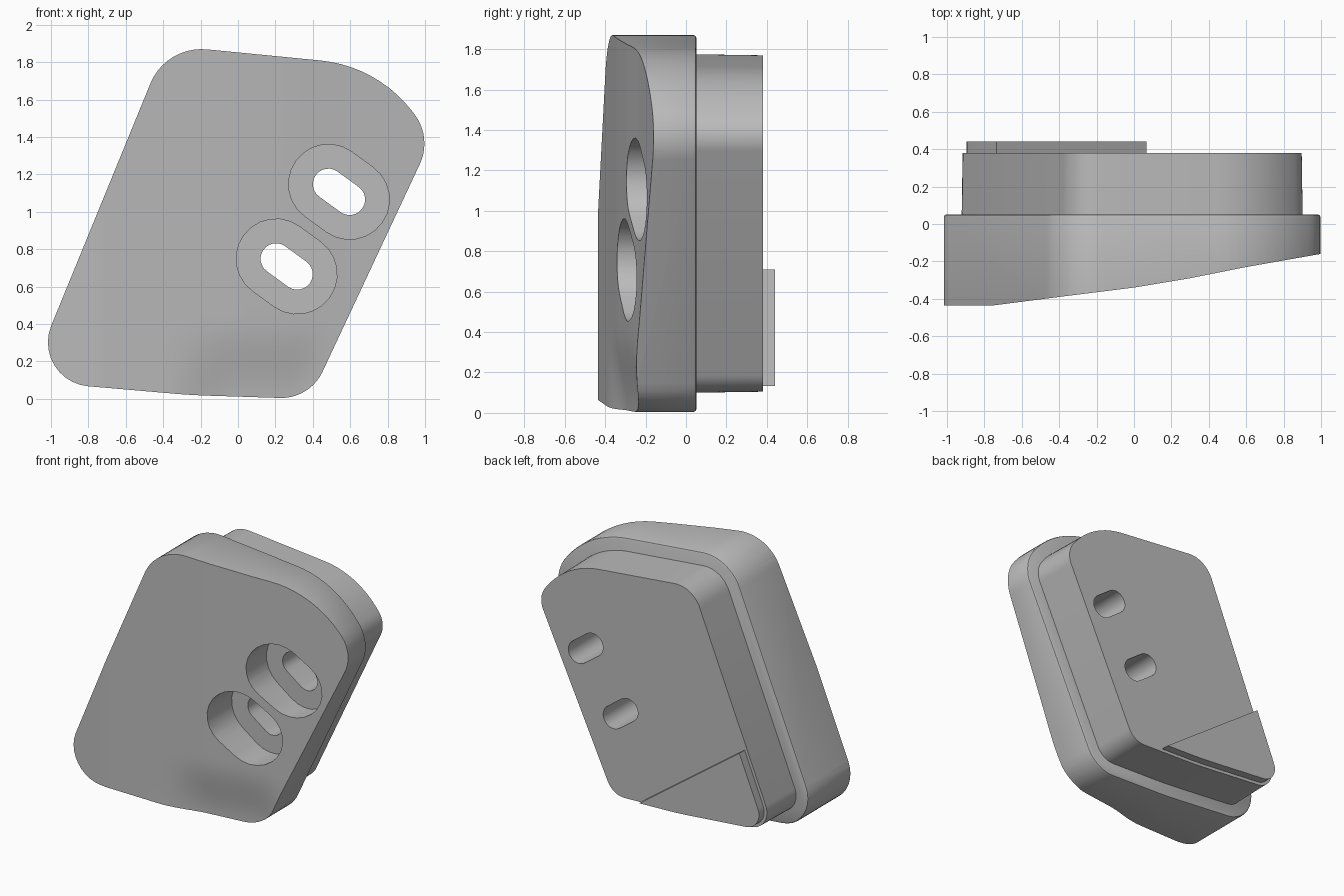
import bpy, bmesh, math
from mathutils import Vector

old = bpy.data.objects.get("Cube")
if old:
    bpy.data.objects.remove(old, do_unlink=True)

grey = bpy.data.materials.new("plain_grey")
grey.use_nodes = True
grey.diffuse_color = (0.5, 0.5, 0.5, 1)
grey.node_tree.nodes["Principled BSDF"].inputs["Base Color"].default_value = (0.5, 0.5, 0.5, 1)

# Corners of the body outline: x, z, tangent length of the fillet
CORNERS = [(-1.12, 0.095, 0.32), (-0.25, 0.02, 0.1), (0.384, 0, 0.16),
           (1.04, 1.40, 0.16), (0.74, 1.78, 0.3), (-0.385, 1.89, 0.22)]
# Depth of the sloping front across the width: x, y
SLOPE = [(-1.3, -0.435), (-0.75, -0.435), (-0.4, -0.39), (0, -0.34),
         (0.3, -0.29), (0.6, -0.23), (1.3, -0.107)]


def outline(inset, steps=10):
    """Filleted outline, moved inward by an inset."""
    points = []
    for i, (x, z, t) in enumerate(CORNERS):
        p = Vector((x, z))
        a = (p - Vector(CORNERS[i - 1][:2])).normalized()
        b = (Vector(CORNERS[(i + 1) % len(CORNERS)][:2]) - p).normalized()
        turn = math.atan2(a.x * b.y - a.y * b.x, a.dot(b))
        r = t / math.tan(turn / 2)
        centre = p - a * t + Vector((-a.y, a.x)) * r
        start = math.atan2(a.y, a.x) - math.pi / 2
        for k in range(steps + 1):
            ang = start + turn * k / steps
            points.append(centre + Vector((math.cos(ang), math.sin(ang))) * (r - inset))
    return points


def capsule(cx, cz, half, r, steps=12):
    """Slot shape with its long axis tilted down to the left side."""
    tilt = math.radians(-36)
    axis = Vector((math.cos(tilt), math.sin(tilt)))
    points = []
    for side in (1, -1):
        for k in range(steps + 1):
            ang = tilt + (0 if side > 0 else math.pi) - math.pi / 2 + math.pi * k / steps
            points.append(Vector((cx, cz)) + axis * half * side
                          + Vector((math.cos(ang), math.sin(ang))) * r)
    return points


def finish(name, bm):
    bmesh.ops.recalc_face_normals(bm, faces=bm.faces[:])
    mesh = bpy.data.meshes.new(name)
    bm.to_mesh(mesh)
    bm.free()
    mesh.materials.append(grey)
    obj = bpy.data.objects.new(name, mesh)
    bpy.context.collection.objects.link(obj)
    return obj


def loft(sections):
    """Closed solid through (y, points) sections."""
    bm = bmesh.new()
    rings = [[bm.verts.new((p.x, y, p.y)) for p in pts] for y, pts in sections]
    for r0, r1 in zip(rings, rings[1:]):
        for i in range(len(r0)):
            bm.faces.new((r0[i - 1], r0[i], r1[i], r1[i - 1]))
    bm.faces.new(rings[0])
    bm.faces.new(rings[-1])
    return bm


def activate(obj):
    bpy.ops.object.select_all(action='DESELECT')
    obj.select_set(True)
    bpy.context.view_layer.objects.active = obj


def cut(obj, cutter):
    mod = obj.modifiers.new("cut", 'BOOLEAN')
    mod.operation = 'DIFFERENCE'
    mod.solver = 'EXACT'
    mod.object = cutter
    activate(obj)
    bpy.ops.object.modifier_apply(modifier=mod.name)


def smooth(a, b, v):
    t = min(1, max(0, (v - a) / (b - a)))
    return t * t * (3 - 2 * t)


def front_depth(x, z):
    for (x0, y0), (x1, y1) in zip(SLOPE, SLOPE[1:]):
        if x <= x1:
            break
    y = y0 + (y1 - y0) * (x - x0) / (x1 - x0)
    # shallow hollow along the lower edge
    dip = smooth(-0.38, 0, x) * (1 - smooth(0.3, 0.6, x)) * (1 - smooth(0, 0.42, z))
    return y + 0.05 * dip


# Front flange with a softened rear lip
flange = finish("front_flange", loft([(-0.6, outline(0)), (0.038, outline(0)),
                                      (0.047, outline(0.004)), (0.052, outline(0.014))]))

# Cutter for the sloping front surface
bm = bmesh.new()
bmesh.ops.create_grid(bm, x_segments=48, y_segments=44, size=1)
for v in bm.verts:
    x, z = v.co.x * 1.2, v.co.y * 1.1 + 0.95
    v.co = (x, front_depth(x, z), z)
ext = bmesh.ops.extrude_face_region(bm, geom=bm.faces[:], use_keep_orig=True)
for v in ext["geom"]:
    if isinstance(v, bmesh.types.BMVert):
        v.co.y = -1
front_cutter = finish("front_cutter", bm)
cut(flange, front_cutter)

# Rear block
block = finish("rear_block", loft([(0.052, outline(0.095)), (0.38, outline(0.1))]))

# Stepped slots: wide pocket in the flange, narrow slot right through
cutters = [front_cutter]
for cx, cz in ((0.54, 1.107), (0.26, 0.708)):
    pocket = finish("pocket_cutter", loft([(y, capsule(cx, cz, 0.07, 0.213)) for y in (-0.7, -0.06)]))
    slot = finish("slot_cutter", loft([(y, capsule(cx, cz, 0.07, 0.083)) for y in (-0.7, 0.6)]))
    cut(flange, pocket)
    cut(flange, slot)
    cut(block, slot)
    cutters += [pocket, slot]
for c in cutters:
    bpy.data.objects.remove(c, do_unlink=True)

# Raised corner plate on the rear, trimmed diagonally
bm = loft([(0.37, outline(0.122)), (0.44, outline(0.122))])
bmesh.ops.bisect_plane(bm, geom=bm.verts[:] + bm.edges[:] + bm.faces[:], clear_outer=True,
                       plane_co=(0.07, 0, 0.13), plane_no=(0.59, 0, 0.82))
bmesh.ops.holes_fill(bm, edges=[e for e in bm.edges if e.is_boundary])
plate = finish("corner_plate", bm)

for obj in (flange, block, plate):
    activate(obj)
    bpy.ops.object.shade_smooth_by_angle(angle=math.radians(30))
